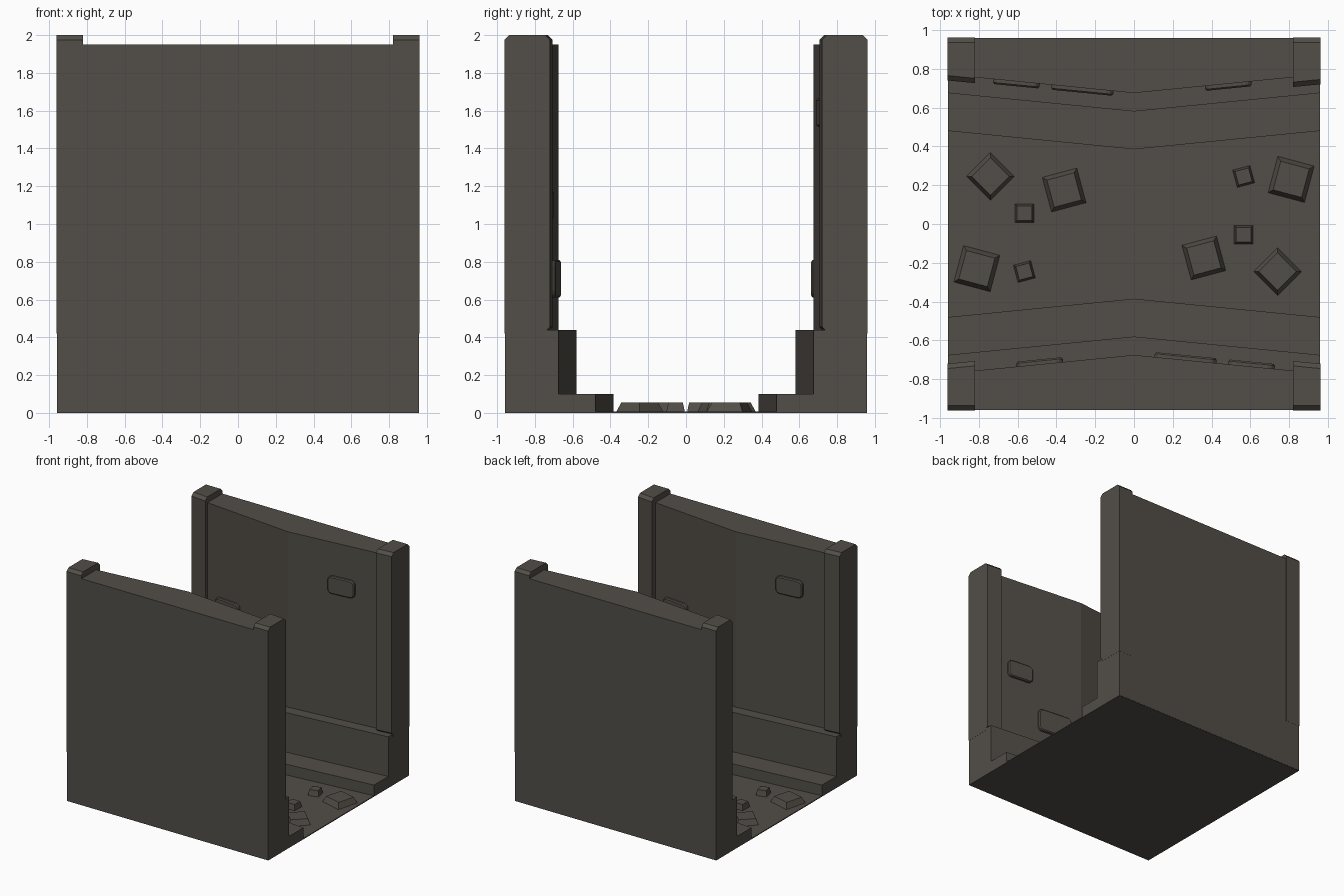
import bpy, bmesh, math
from mathutils import Matrix, Vector

cube = bpy.data.objects.get("Cube")
if cube:
    bpy.data.objects.remove(cube, do_unlink=True)

stone = bpy.data.materials.new("dark_stone")
stone.use_nodes = True
colour = (0.085, 0.076, 0.064, 1)
stone.diffuse_color = colour
bsdf = stone.node_tree.nodes["Principled BSDF"]
bsdf.inputs["Base Color"].default_value = colour
bsdf.inputs["Roughness"].default_value = 0.9

HALF = 0.96      # half width and depth
BOW = 0.095      # how far the wall swells inward at the middle


def finish(name, bm, matrix=Matrix()):
    bmesh.ops.transform(bm, matrix=matrix, verts=bm.verts)
    bmesh.ops.recalc_face_normals(bm, faces=bm.faces)
    mesh = bpy.data.meshes.new(name)
    bm.to_mesh(mesh)
    bm.free()
    mesh.materials.append(stone)
    obj = bpy.data.objects.new(name, mesh)
    bpy.context.collection.objects.link(obj)
    return obj


def loft(name, sections, matrix):
    """Skin a row of matching closed sections and cap both ends."""
    bm = bmesh.new()
    rings = [[bm.verts.new(p) for p in s] for s in sections]
    n = len(rings[0])
    for a, b in zip(rings, rings[1:]):
        for i in range(n):
            j = (i + 1) % n
            bm.faces.new((a[i], a[j], b[j], b[i]))
    bm.faces.new(rings[0])
    bm.faces.new(rings[-1])
    return finish(name, bm, matrix)


def swell(x):
    return BOW * (1 - abs(x) / HALF)


def block(name, size, matrix, bevel):
    """Box with rounded outline corners and a softened front edge."""
    bm = bmesh.new()
    bmesh.ops.create_cube(bm, size=1)
    bmesh.ops.scale(bm, vec=size, verts=bm.verts)
    corners = [e for e in bm.edges
               if abs((e.verts[0].co - e.verts[1].co).y) > size[1] / 2]
    bmesh.ops.bevel(bm, geom=corners, offset=bevel, segments=3,
                    profile=0.5, affect='EDGES')
    rim = [e for e in bm.edges
           if all(v.co.y < -size[1] * 0.49 for v in e.verts)]
    bmesh.ops.bevel(bm, geom=rim, offset=0.008, segments=1, affect='EDGES')
    return finish(name, bm, matrix)


def cobble(name, x, y, size, angle, matrix):
    """Low tapered paving stone."""
    bm = bmesh.new()
    bmesh.ops.create_cone(bm, cap_ends=True, segments=4, depth=0.055,
                          radius1=size / math.sqrt(2),
                          radius2=size * 0.76 / math.sqrt(2))
    place = (Matrix.Translation((x, y, 0.0285))
             @ Matrix.Rotation(math.radians(angle + 45), 4, 'Z'))
    return finish(name, bm, matrix @ place)


# Floor slab
bm = bmesh.new()
bmesh.ops.create_cube(bm, size=1)
bmesh.ops.scale(bm, vec=(2 * HALF - 0.002, 2 * HALF - 0.004, 0.008), verts=bm.verts)
finish("floor", bm, Matrix.Translation((0, 0, 0.004)))

# Stepped wall section: kerb, plinth and upright (y, z), at the wall ends
WALL = [(0.48, 0.004), (0.48, 0.10), (0.675, 0.10), (0.675, 0.44),
        (0.77, 0.44), (0.77, 1.95)]
# Pillar section with chamfered cap
PILLAR = [(0.96, 0.42), (0.96, 1.975), (0.935, 2.0), (0.745, 2.0),
          (0.72, 1.975), (0.72, 0.455), (0.735, 0.44), (0.735, 0.42)]
# Raised bricks: x, z, width, height
BRICKS = [(-0.605, 1.10, 0.24, 0.15), (-0.265, 0.71, 0.32, 0.20),
          (0.485, 1.59, 0.24, 0.15)]
# Paving stones: x, y, size, turn
COBBLES = [(-0.74, 0.245, 0.18, 45), (-0.36, 0.175, 0.19, 15),
           (-0.565, 0.055, 0.10, 0), (0.565, 0.245, 0.095, 15),
           (0.81, 0.23, 0.20, -15)]

# Each side is the other turned half way round
for side, turn in (("back", 0), ("front", math.pi)):
    M = Matrix.Rotation(turn, 4, 'Z')

    edge = HALF - 0.001
    sections = []
    for x in (-edge, 0, edge):
        inner = [(x, y - swell(x), z) for y, z in WALL]
        sections.append(inner + [(x, edge, 1.95), (x, edge, 0.004)])
    loft(side + "_wall", sections, M)

    for s, label in ((-1, "a"), (1, "b")):
        short = 0.02 if (side, s) == ("back", -1) else 0
        rows = [[(s * x, y if y > 0.9 else y - swell(x) + short, z)
                 for y, z in PILLAR] for x in (0.82, HALF)]
        loft(f"{side}_pillar_{label}", rows, M)

    for i, (x, z, w, h) in enumerate(BRICKS):
        slope = math.atan(BOW / HALF) * (1 if x > 0 else -1)
        place = (Matrix.Translation(Vector((x, 0.77 - swell(x), z)))
                 @ Matrix.Rotation(slope, 4, 'Z'))
        block(f"{side}_brick_{i + 1}", (w, 0.05, h), M @ place, 0.035)

    for i, (x, y, size, angle) in enumerate(COBBLES):
        cobble(f"{side}_cobble_{i + 1}", x, y, size, angle, M)
